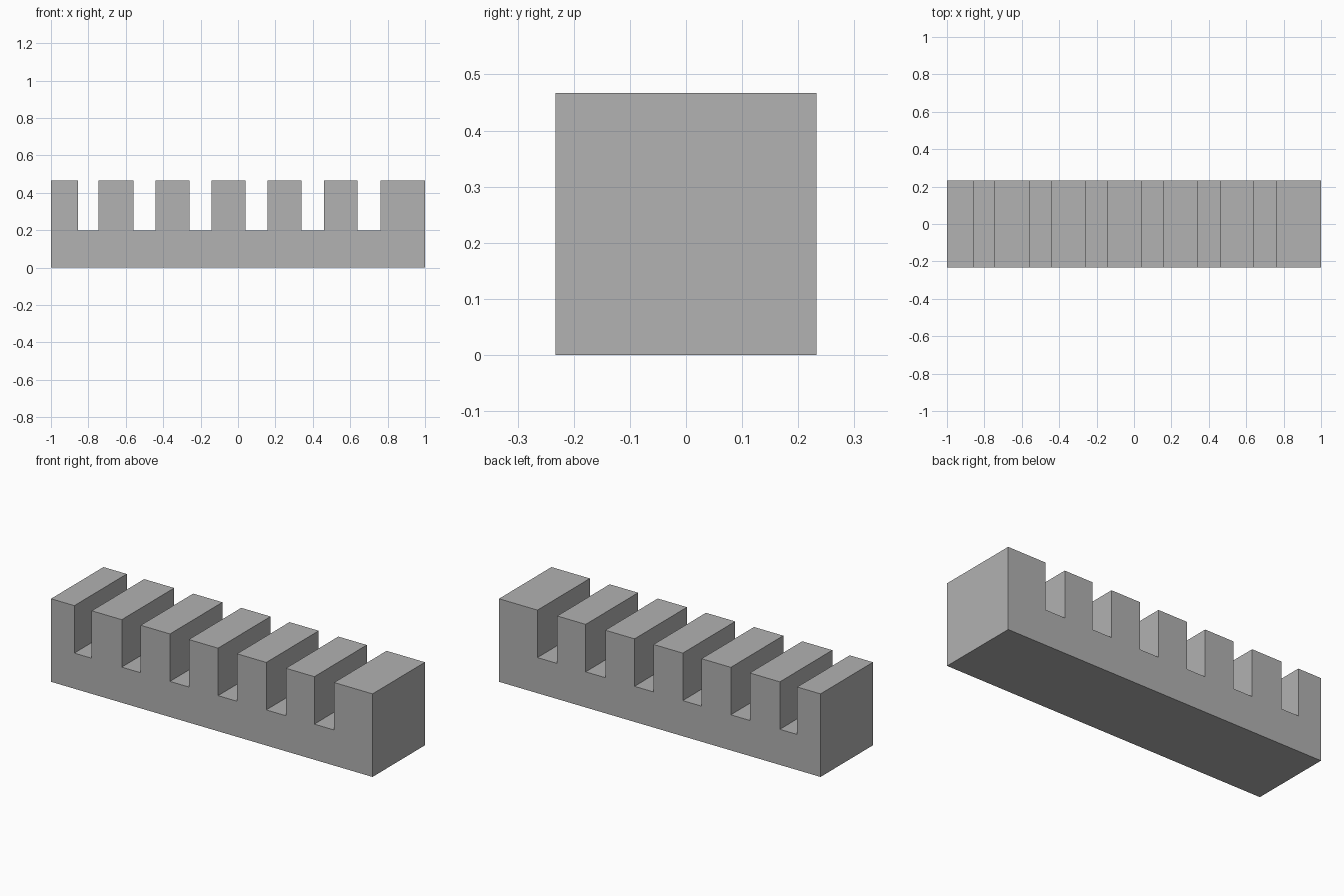
import bpy
import bmesh

cube = bpy.data.objects.get("Cube")
if cube:
    bpy.data.objects.remove(cube, do_unlink=True)

HALF_LENGTH, HALF_DEPTH = 1.0, 0.233
FLOOR, TOP = 0.2, 0.467
# Left and right edges of each slot along x
SLOTS = [(-0.855, -0.747), (-0.56, -0.442), (-0.26, -0.143),
         (0.039, 0.157), (0.339, 0.461), (0.638, 0.761)]

grey = bpy.data.materials.new("plain grey")
grey.use_nodes = True
colour = (0.445, 0.445, 0.445, 1)
grey.diffuse_color = colour
grey.node_tree.nodes["Principled BSDF"].inputs["Base Color"].default_value = colour

# Side profile of the block, with the slots notched into the top edge
profile = [(HALF_LENGTH, 0), (-HALF_LENGTH, 0), (-HALF_LENGTH, TOP)]
for start, end in SLOTS:
    profile += [(start, TOP), (start, FLOOR), (end, FLOOR), (end, TOP)]
profile.append((HALF_LENGTH, TOP))

# Extrude the profile from front to back
bm = bmesh.new()
face = bm.faces.new([bm.verts.new((x, -HALF_DEPTH, z)) for x, z in profile])
extruded = bmesh.ops.extrude_face_region(bm, geom=[face], use_keep_orig=True)
verts = [v for v in extruded["geom"] if isinstance(v, bmesh.types.BMVert)]
bmesh.ops.translate(bm, verts=verts, vec=(0, 2 * HALF_DEPTH, 0))
bmesh.ops.recalc_face_normals(bm, faces=bm.faces)

mesh = bpy.data.meshes.new("slotted_block")
bm.to_mesh(mesh)
bm.free()
mesh.materials.append(grey)
block = bpy.data.objects.new("slotted_block", mesh)
bpy.context.collection.objects.link(block)
